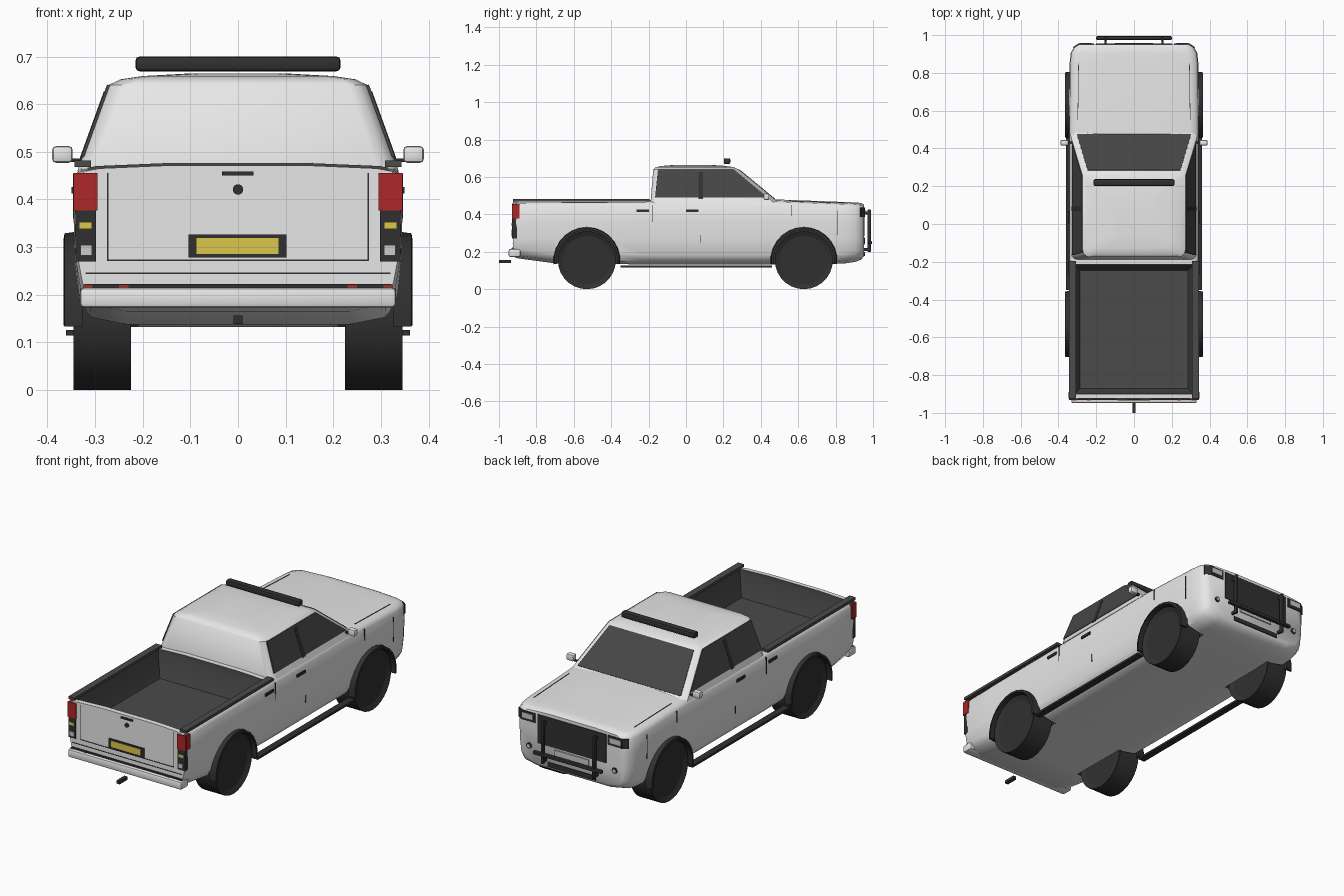
import bpy, bmesh, math
from mathutils import Matrix, Vector

if "Cube" in bpy.data.objects:
    bpy.data.objects.remove(bpy.data.objects["Cube"], do_unlink=True)


def material(name, *rgb):
    m = bpy.data.materials.new(name)
    m.use_nodes = True
    m.diffuse_color = (*rgb, 1)
    m.node_tree.nodes["Principled BSDF"].inputs["Base Color"].default_value = (*rgb, 1)
    return m


WHITE = material("white_paint", .8, .8, .8)
GREY = material("dark_grey_liner", .07, .07, .07)
GLASS = material("tinted_glass", .06, .06, .06)
BLACK = material("black_rubber", .03, .03, .03)
RED = material("red_lens", .42, .02, .02)
YELLOW = material("yellow_plate", .7, .57, .07)
CLEAR = material("clear_lens", .6, .6, .6)


def finish(name, bm, mat, smooth=0):
    bmesh.ops.recalc_face_normals(bm, faces=bm.faces)
    mesh = bpy.data.meshes.new(name)
    bm.to_mesh(mesh)
    bm.free()
    mesh.materials.append(mat)
    ob = bpy.data.objects.new(name, mesh)
    bpy.context.collection.objects.link(ob)
    if smooth:
        activate(ob)
        bpy.ops.object.shade_smooth_by_angle(angle=math.radians(smooth))
    return ob


def activate(ob):
    bpy.ops.object.select_all(action='DESELECT')
    ob.select_set(True)
    bpy.context.view_layer.objects.active = ob


def loft(name, rings, mat, smooth=0):
    bm = bmesh.new()
    rows = [[bm.verts.new(p) for p in r] for r in rings]
    n = len(rows[0])
    for a, b in zip(rows, rows[1:]):
        for i in range(n):
            bm.faces.new((a[i], a[(i + 1) % n], b[(i + 1) % n], b[i]))
    bm.faces.new(rows[0])
    bm.faces.new(rows[-1])
    return finish(name, bm, mat, smooth)


def box(name, x, y, z, mat, bevel=0):
    bm = bmesh.new()
    spans = (x, y, z)
    size = Matrix.Diagonal([b - a for a, b in spans] + [1])
    mid = Matrix.Translation([(a + b) / 2 for a, b in spans])
    bmesh.ops.create_cube(bm, size=1, matrix=mid @ size)
    if bevel:
        bmesh.ops.bevel(bm, geom=bm.edges[:], offset=bevel, segments=2,
                        profile=.5, affect='EDGES')
    return finish(name, bm, mat, 40 if bevel else 0)


def sides(name, x, y, z, mat, bevel=0):
    box("left_" + name, x, y, z, mat, bevel)
    box("right_" + name, (-x[1], -x[0]), y, z, mat, bevel)


def cylinder(name, centre, radius, depth, axis, mat, segs=28, inset=0):
    bm = bmesh.new()
    turn = Vector((0, 0, 1)).rotation_difference(Vector(axis)).to_matrix().to_4x4()
    bmesh.ops.create_cone(bm, cap_ends=True, segments=segs, radius1=radius, radius2=radius,
                          depth=depth, matrix=Matrix.Translation(centre) @ turn)
    if inset:
        caps = [f for f in bm.faces if len(f.verts) > 4]
        bmesh.ops.inset_individual(bm, faces=caps, thickness=inset, depth=-.012)
    return finish(name, bm, mat, 25)


def plate(name, pts, mat, thick=.006):
    # Thin panel from a flat outline, centred on its surface
    p = [Vector(q) for q in pts]
    n = (p[1] - p[0]).cross(p[2] - p[0]).normalized() * thick / 2
    return loft(name, [[q - n for q in p], [q + n for q in p]], mat)


def cut(target, cutter):
    cutter.hide_render = True
    activate(target)
    mod = target.modifiers.new("cut", 'BOOLEAN')
    mod.object, mod.operation, mod.solver = cutter, 'DIFFERENCE', 'EXACT'
    mod.material_mode = 'TRANSFER'
    bpy.ops.object.modifier_apply(modifier=mod.name)
    bpy.data.objects.remove(cutter, do_unlink=True)


# Lower body: cross-sections from tail to nose
def section(y, w, zb, zt):
    half = [(.68 * w, zb), (.9 * w, zb + .015), (.965 * w, zb + .05), (.99 * w, .27),
            (w, .36), (.99 * w, zt - .025), (.955 * w, zt - .006), (.86 * w, zt),
            (.45 * w, zt + .006)]
    return [(x, y, z) for x, z in half] + [(-x, y, z) for x, z in reversed(half)]


stations = [(-.925, .338, .175, .465), (-.9, .343, .165, .466), (-.7, .345, .138, .468),
            (-.2, .345, .132, .47), (.45, .345, .132, .475), (.7, .343, .132, .4656),
            (.85, .341, .138, .46), (.905, .335, .146, .458), (.935, .318, .157, .455),
            (.951, .298, .175, .447)]
body = loft("body", [section(*s) for s in stations], WHITE)


# Bed with walls tapering to the floor
def bed_ring(z, inset):
    x, y0, y1 = .315 - inset, -.9 + inset, -.215 - inset
    return [(-x, y0, z), (x, y0, z), (x, y1, z), (-x, y1, z)]


cut(body, loft("bed_cutter", [bed_ring(.332, .03), bed_ring(.45, 0), bed_ring(.6, 0)], GREY))

# Wheels, wheel wells and flares
AXLE_Z = .155
for end, y in (("rear", -.53), ("front", .63)):
    for side, s in (("left", 1), ("right", -1)):
        label = f"{side}_{end}_"
        cut(body, cylinder(label + "cutter", (s * .31, y, AXLE_Z), .166, .2, (1, 0, 0), BLACK))
        cylinder(label + "wheel", (s * .285, y, AXLE_Z), .155, .12, (1, 0, 0), BLACK, inset=.025)
        arc = []
        for i in range(15):
            a = math.radians(-7 + 194 * i / 14)
            arc.append([(s * x, y + r * math.cos(a), AXLE_Z + r * math.sin(a))
                        for x, r in ((.325, .162), (.366, .162), (.364, .174), (.325, .179))])
        loft(label + "flare", arc, BLACK, smooth=35)
activate(body)
bpy.ops.object.shade_smooth_by_angle(angle=math.radians(50))

# Cabin: stacked outlines with rounded rear corners
LOW, HIGH = (.46, -.19, .5, .337), (.64, -.175, .282, .272)
PILLAR = .027


def outline(z, yb, yf, w):
    c = .04
    arc = [math.radians(30 * i) for i in range(4)]
    half = [(w - c + c * math.sin(a), yb + c - c * math.cos(a)) for a in arc]
    half += [(w, yf - PILLAR), (w - PILLAR, yf)]
    return [(x, y, z) for x, y in half] + [(-x, y, z) for x, y in reversed(half)]


loft("cabin", [outline(*r) for r in (LOW, HIGH, (.652, -.163, .257, .247), (.659, -.13, .21, .2),
                                     (.664, -.07, .14, .11))], WHITE, smooth=42)


def at(i, z):
    return LOW[i] + (HIGH[i] - LOW[i]) * (z - LOW[0]) / (HIGH[0] - LOW[0])


def front_pt(s, z):
    return (s * (at(3, z) - PILLAR), at(2, z), z)


plate("windshield", [front_pt(-1, .482), front_pt(1, .482), front_pt(1, .638),
                     front_pt(-1, .638)], GLASS)
for side, s in (("left", 1), ("right", -1)):
    def wall(y, z):
        return (s * at(3, z), y, z)
    plate(side + "_side_window", [wall(-.165, .49), wall(at(2, .49) - .03, .49),
          wall(at(2, .64) - .03, .64), wall(-.15, .64)], GLASS)
    plate(side + "_door_pillar", [wall(.068, .485), wall(.092, .485),
          wall(.092, .625), wall(.068, .625)], BLACK, .009)
    # Hood seam
    plate(side + "_hood_seam", [(s * .296, .55, .4712), (s * .299, .55, .4712),
          (s * .295, .85, .46), (s * .292, .85, .46)], BLACK, .004)
    # Headlight corner
    plate(side + "_headlight_corner", [(s * .293, .953, .387), (s * .321, .934, .387),
          (s * .321, .934, .436), (s * .293, .953, .436)], BLACK)
    cylinder(side + "_fog_light", (s * .25, .949, .258), .015, .014, (0, 1, 0), BLACK, 16)
    cylinder(side + "_fog_lens", (s * .25, .954, .258), .009, .008, (0, 1, 0), CLEAR, 16)

# Roof light bar
box("roof_light_bar", (-.215, .215), (.202, .237), (.669, .7), BLACK, .008)

# Mirrors, door handles, seams and steps
sides("mirror", (.347, .39), (.415, .445), (.477, .512), WHITE, .008)
sides("mirror_arm", (.31, .355), (.425, .437), (.479, .486), BLACK)
sides("rear_door_handle", (.33, .349), (-.265, -.198), (.412, .426), BLACK)
sides("front_door_handle", (.33, .349), (0, .068), (.412, .426), BLACK)
for name, x, y, z in (("rear_door_seam", .3465, -.18, (.36, .45)),
                      ("door_seam", .344, .075, (.25, .29)),
                      ("fender_seam", .345, .565, (.39, .45)),
                      ("nose_seam", .3425, .81, (.29, .42))):
    sides(name, (.33, x), (y, y + .003), z, BLACK)
sides("side_step", (.325, .361), (-.35, .46), (.115, .126), BLACK)

# Bed rails
sides("bed_rail", (.308, .343), (-.925, -.195), (.468, .482), GREY)

# Tailgate seams and hardware
sides("tailgate_seam", (.272, .275), (-.9275, -.92), (.272, .455), BLACK)
box("tailgate_lower_seam", (-.275, .275), (-.9275, -.92), (.271, .274), BLACK)
box("bumper_seam", (-.32, .32), (-.9275, -.92), (.244, .247), BLACK)
box("tailgate_handle", (-.034, .033), (-.931, -.92), (.45, .459), BLACK)
cylinder("tailgate_lock", (0, -.926, .421), .011, .01, (0, 1, 0), BLACK, 16)
box("plate_holder", (-.104, .102), (-.931, -.92), (.278, .326), BLACK)
box("rear_plate", (-.087, .085), (-.934, -.93), (.286, .319), YELLOW)

# Tail lights wrapping round the corners
sides("tail_light_housing", (.298, .341), (-.929, -.903), (.27, .455), BLACK)
sides("tail_light_red", (.295, .345), (-.931, -.903), (.377, .455), RED)
sides("tail_light_wrap", (.328, .346), (-.925, -.89), (.378, .454), RED)
sides("turn_signal", (.306, .334), (-.933, -.925), (.338, .353), YELLOW)
sides("reverse_light", (.306, .33), (-.933, -.925), (.282, .304), CLEAR)

# Rear bumper and hitch
box("rear_bumper", (-.332, .332), (-.948, -.885), (.173, .215), WHITE, .009)
box("bumper_gap", (-.322, .322), (-.931, -.9), (.214, .223), BLACK)
sides("inner_reflector", (.23, .25), (-.934, -.92), (.214, .221), RED)
sides("outer_reflector", (.305, .324), (-.934, -.92), (.214, .221), RED)
box("tow_hitch", (-.009, .009), (-1, -.935), (.139, .156), BLACK)

# Nose: grille, headlights, plate and intake
box("grille", (-.2, .2), (.94, .955), (.285, .436), BLACK)
sides("headlight_housing", (.212, .294), (.93, .956), (.387, .436), BLACK)
sides("headlight_lens", (.225, .288), (.95, .959), (.4, .427), CLEAR)
box("front_plate", (-.1, .1), (.945, .957), (.24, .275), CLEAR)
box("front_intake", (-.14, .14), (.93, .956), (.177, .2), BLACK)

# Bull bar
sides("bull_bar_upright", (.143, .157), (.97, .99), (.2, .425), BLACK, .004)
sides("bull_bar_top_mount", (.145, .155), (.94, .975), (.4, .415), BLACK)
sides("bull_bar_mount", (.145, .155), (.94, .975), (.205, .22), BLACK)
box("bull_bar_cross_tube", (-.2, .2), (.974, .994), (.24, .258), BLACK, .005)
